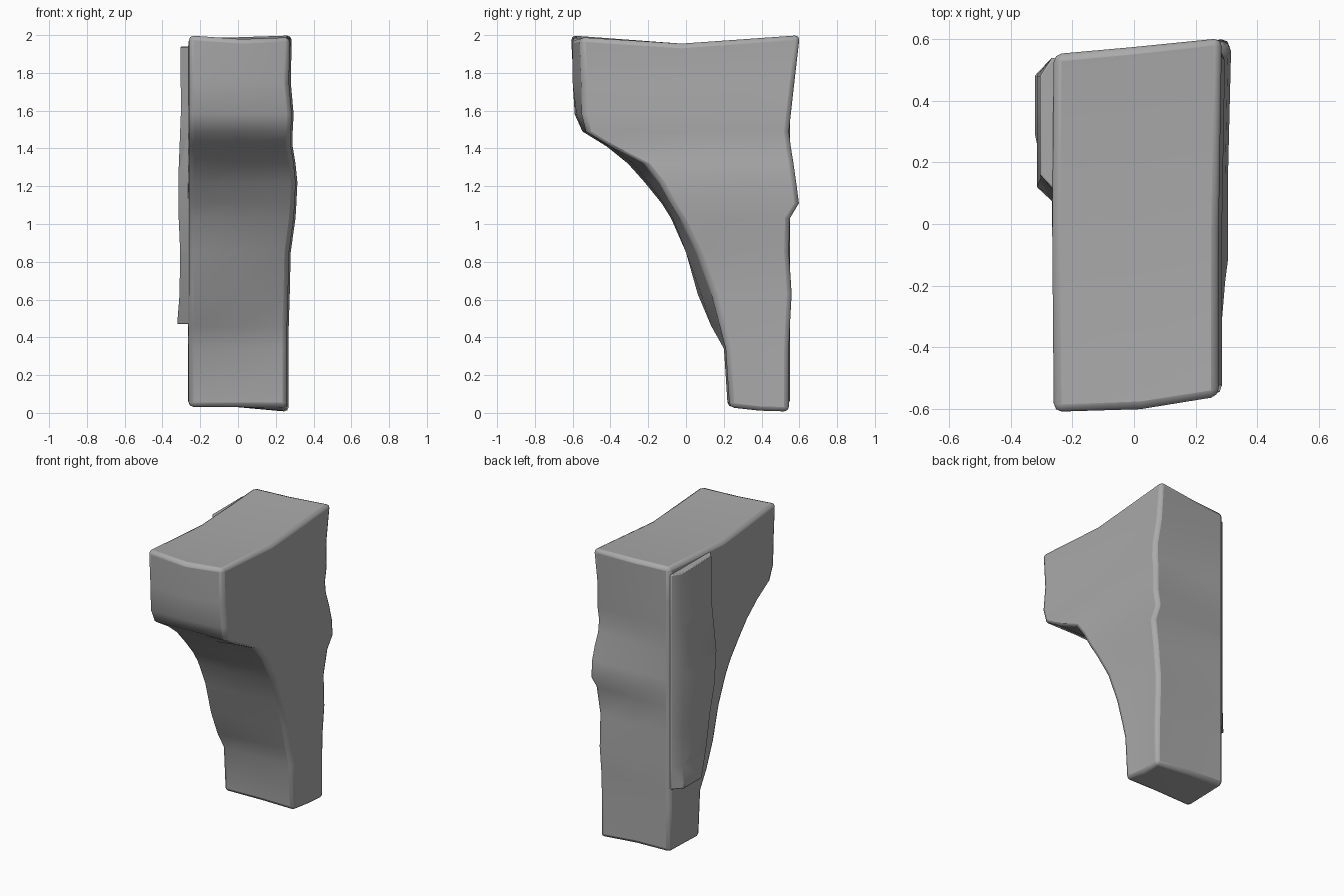
import bpy, bmesh, math

cube = bpy.data.objects.get("Cube")
if cube:
    bpy.data.objects.remove(cube)

# One plain stone colour
stone = bpy.data.materials.new("grey stone")
stone.use_nodes = True
COLOUR = (0.4, 0.4, 0.4, 1)
stone.diffuse_color = COLOUR
stone.node_tree.nodes["Principled BSDF"].inputs["Base Color"].default_value = COLOUR


def loft(name, rings, bevel, cap):
    """Skin closed rings of points, close the ends and soften the corners."""
    bm = bmesh.new()
    rows = [[bm.verts.new(p) for p in ring] for ring in rings]
    n = len(rows[0])
    for low, high in zip(rows, rows[1:]):
        for i in range(n):
            j = (i + 1) % n
            bm.faces.new((low[i], low[j], high[j], high[i]))
    cap(bm, rows[0], rows[-1])
    bmesh.ops.recalc_face_normals(bm, faces=bm.faces)
    mesh = bpy.data.meshes.new(name)
    bm.to_mesh(mesh)
    bm.free()
    mesh.materials.append(stone)
    obj = bpy.data.objects.new(name, mesh)
    bpy.context.collection.objects.link(obj)
    mod = obj.modifiers.new("worn_edges", "BEVEL")
    mod.width = bevel
    mod.segments = 2
    mod.limit_method = "ANGLE"
    mod.angle_limit = math.radians(45)
    bpy.ops.object.select_all(action="DESELECT")
    obj.select_set(True)
    bpy.context.view_layer.objects.active = obj
    bpy.ops.object.shade_smooth_by_angle(angle=math.radians(40))
    return obj


# Bracket levels: height, front edge (right, middle, left), back left edge, left width
LEVELS = [
    (0.03, 0.22, 0.23, 0.23, 0.545, 0.27),
    (0.34, 0.20, 0.21, 0.21, 0.545, 0.27),
    (0.46, 0.13, 0.17, 0.18, 0.55, 0.27),
    (0.63, 0.06, 0.08, 0.14, 0.56, 0.275),
    (0.85, 0.00, 0.00, 0.06, 0.545, 0.28),
    (1.03, -0.08, -0.07, -0.03, 0.55, 0.305),
    (1.11, -0.13, -0.12, -0.08, 0.60, 0.31),
    (1.22, -0.22, -0.20, -0.14, 0.585, 0.315),
    (1.32, -0.31, -0.28, -0.22, 0.57, 0.305),
    (1.41, -0.42, -0.41, -0.40, 0.555, 0.29),
    (1.49, -0.55, -0.53, -0.53, 0.545, 0.29),
    (1.58, -0.59, -0.58, -0.55, 0.555, 0.295),
    (1.75, -0.595, -0.60, -0.55, 0.575, 0.28),
    (1.97, -0.61, -0.60, -0.56, 0.605, 0.285),
]


def section(z, front_r, front_m, front_l, back, width):
    mid_y = (front_m + 0.55) / 2
    return [(-0.26, front_r, z), (0.02, front_m, z), (width - 0.01, front_l, z),
            (width - 0.01, mid_y, z), (width, back, z),
            (0.0, 0.545 + (back - 0.545) * 0.5, z), (-0.26, 0.55, z),
            (-0.265, mid_y, z)]


rings = [section(*level) for level in LEVELS]
# Uneven bottom and slightly dished top
drop = (0.0, 0.0, 0.0, -0.02, -0.025, 0.0, 0.01, 0.01)
lift = (0.03, 0.01, 0.02, -0.015, 0.03, 0.02, 0.02, -0.015)
rings[0] = [(x, y, z + d) for (x, y, z), d in zip(rings[0], drop)]
rings[-1] = [(x, y, z + d) for (x, y, z), d in zip(rings[-1], lift)]


def quartered_caps(bm, bottom, top):
    for ring, z in ((bottom, 0.03), (top, 1.955)):
        a, b = ring[1].co, ring[5].co
        centre = bm.verts.new((0, (a.y + b.y) / 2, z))
        for i in (1, 3, 5, 7):
            bm.faces.new((ring[i], ring[(i + 1) % 8], ring[(i + 2) % 8], centre))


loft("stone_bracket", rings, 0.025, quartered_caps)

# Rough slab clinging to the right side: height, front edge, outer reach
SLAB = [(0.47, 0.26, 0.322), (0.62, 0.20, 0.31), (0.85, 0.15, 0.306),
        (1.05, 0.11, 0.315), (1.27, 0.09, 0.315), (1.60, 0.12, 0.302),
        (1.94, 0.13, 0.305)]


def slab_section(z, front, reach):
    return [(-0.24, front - 0.04, z), (-reach, front + 0.03, z),
            (-reach, 0.48, z), (-0.265, 0.54, z), (-0.24, 0.53, z)]


def flat_caps(bm, bottom, top):
    bm.faces.new(bottom)
    bm.faces.new(top)


loft("side_slab", [slab_section(*s) for s in SLAB], 0.006, flat_caps)
